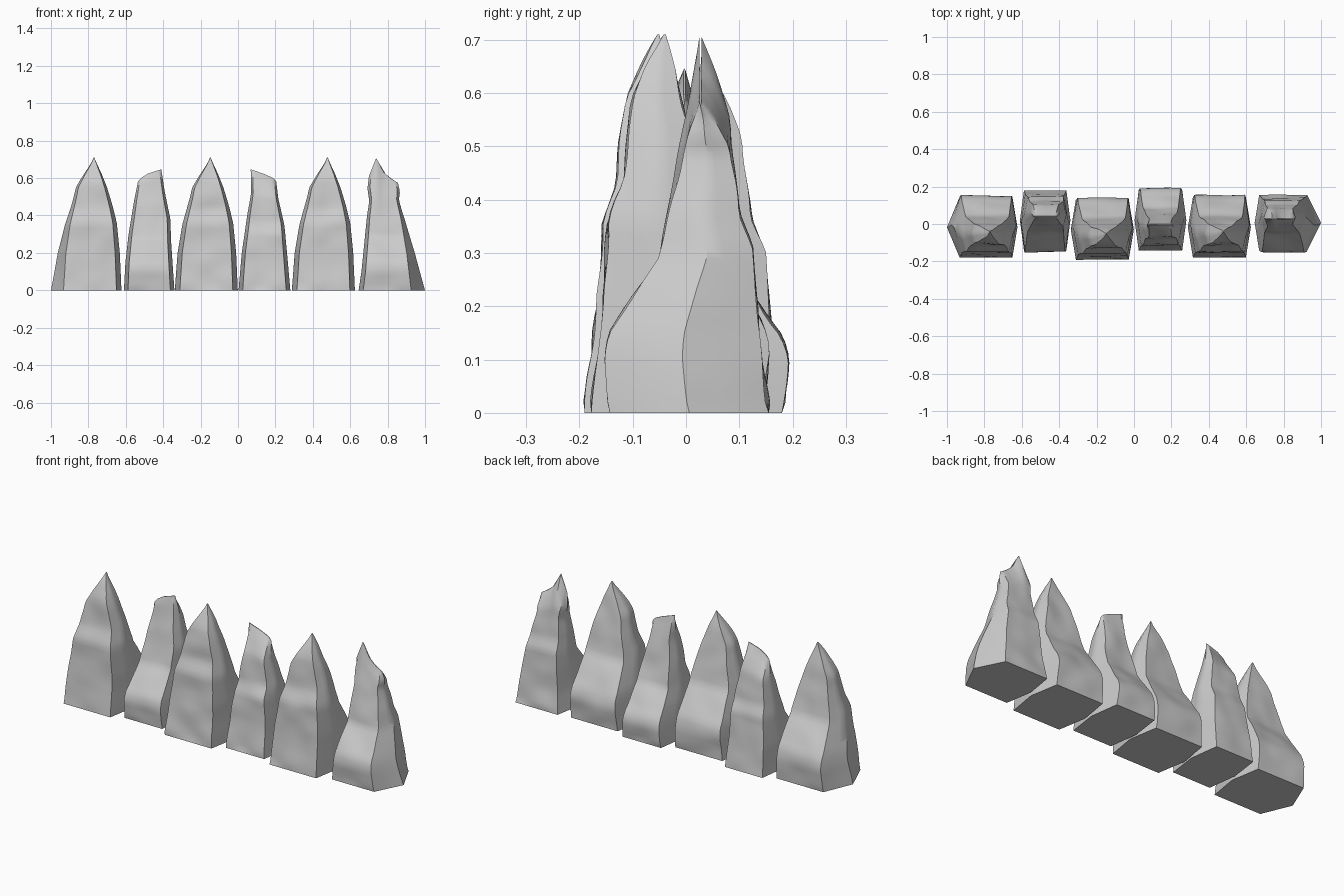
import bpy, bmesh
from mathutils import Vector, noise

if "Cube" in bpy.data.objects:
    bpy.data.objects.remove(bpy.data.objects["Cube"])


def lerp_profile(points, z):
    """Piecewise-linear lookup in a list of (z, value)."""
    if z <= points[0][0]:
        return points[0][1]
    for (z0, v0), (z1, v1) in zip(points, points[1:]):
        if z <= z1:
            return v0 + (v1 - v0) * (z - z0) / (z1 - z0)
    return points[-1][1]


# Side profile shared by every rock: one steep face, one bulging sloped face
STEEP = [(0, -.178), (.1, -.166), (.2, -.156), (.36, -.146), (.43, -.117),
         (.59, -.102), (.66, -.07), (.71, -.042)]
SLOPE = [(0, .143), (.12, .153), (.17, .143), (.25, .095), (.33, .045),
         (.45, .02), (.55, .0), (.64, -.02), (.71, -.038)]

# Pointed rock outline seen from the front, relative to its tip
POINT_L = [(0, -.19), (.2, -.175), (.35, -.15), (.5, -.108), (.55, -.097),
           (.62, -.055), (.68, -.015), (.71, -.002)]
POINT_R = [(0, .147), (.2, .138), (.36, .122), (.45, .1), (.55, .07),
           (.62, .042), (.68, .014), (.71, .002)]
POINT_TOP = [(0, .71)]

# Broken-topped rocks: left and right outline, plus height along the crest
CHIP_A = ([(0, -.61), (.15, -.602), (.3, -.585), (.5, -.553), (.6, -.535)],
          [(0, -.34), (.25, -.357), (.38, -.362), (.5, -.39), (.6, -.41)],
          [(-.535, .58), (-.52, .6), (-.48, .625), (-.41, .647)])
CHIP_B = ([(0, .003), (.2, .02), (.4, .05), (.5, .07), (.6, .068)],
          [(0, .28), (.2, .262), (.35, .248), (.5, .215), (.6, .205)],
          [(.068, .647), (.14, .622), (.19, .6), (.205, .58)])
CHIP_C = ([(0, .645), (.1, .66), (.4, .69), (.48, .702), (.55, .692), (.62, .70)],
          [(0, .95), (.2, .922), (.38, .888), (.5, .86), (.55, .866), (.62, .855)],
          [(.70, .61), (.74, .71), (.775, .635), (.81, .602), (.855, .575)])

ROWS = 32


def make_rock(name, left, right, top, cx=0, cy=0, flip=1, sy=1, flare=(0, 0)):
    bm = bmesh.new()
    height = left[-1][0]
    rings = []
    for i in range(ROWS + 1):
        t = i / ROWS
        z = t * height
        xl, xr = lerp_profile(left, z), lerp_profile(right, z)
        ya, yb = lerp_profile(STEEP, t * .71), lerp_profile(SLOPE, t * .71)
        w = xr - xl
        fade = max(0, 1 - z / .45) ** 1.3
        side = .08 * w
        ym = (ya + yb) / 2
        # six-sided section with pointed flanks
        hexa = [(xl + side, ya), (xr - side, ya), (xr + flare[1] * fade, ym),
                (xr - side, yb), (xl + side, yb), (xl - flare[0] * fade, ym)]
        ring = []
        for k in range(6):
            a, b = Vector(hexa[k]), Vector(hexa[(k + 1) % 6])
            n = 10 if k in (0, 3) else 3
            for j in range(n):
                p = a.lerp(b, j / n)
                zz = z + (lerp_profile(top, p.x) - height) * t ** 5
                if 0 < i < ROWS:
                    d = noise.noise(Vector((p.x * 9 + cx * 5, p.y * 9, z * 9)))
                    p.y += .008 * d
                ring.append(bm.verts.new((cx + p.x, cy + flip * sy * p.y, zz)))
        rings.append(ring)
    n = len(rings[0])
    for r0, r1 in zip(rings, rings[1:]):
        for j in range(n):
            bm.faces.new((r0[j], r0[(j + 1) % n], r1[(j + 1) % n], r1[j]))
    bm.faces.new(rings[0])
    bm.faces.new(rings[-1])
    bmesh.ops.remove_doubles(bm, verts=bm.verts, dist=.0008)
    bmesh.ops.recalc_face_normals(bm, faces=bm.faces)
    mesh = bpy.data.meshes.new(name)
    bm.to_mesh(mesh)
    bm.free()
    ob = bpy.data.objects.new(name, mesh)
    bpy.context.collection.objects.link(ob)
    bpy.ops.object.select_all(action='DESELECT')
    ob.select_set(True)
    bpy.context.view_layer.objects.active = ob
    bpy.ops.object.shade_smooth_by_angle(angle=.6)


# Three pointed rocks, steep face to the front
for i, (x, y, fl) in enumerate([(-.77, 0, .04), (-.148, -.012, 0), (.478, 0, 0)]):
    make_rock(f"pointed_rock_{i + 1}", POINT_L, POINT_R, POINT_TOP, x, y, flare=(fl, 0))

# Three broken-topped rocks between them
make_rock("chipped_rock_1", *CHIP_A, cy=.002, flip=-1)
make_rock("chipped_rock_2", *CHIP_B, cy=.037)
make_rock("chipped_rock_3", *CHIP_C, cy=-.01, flip=-1, sy=.93, flare=(0, .05))
